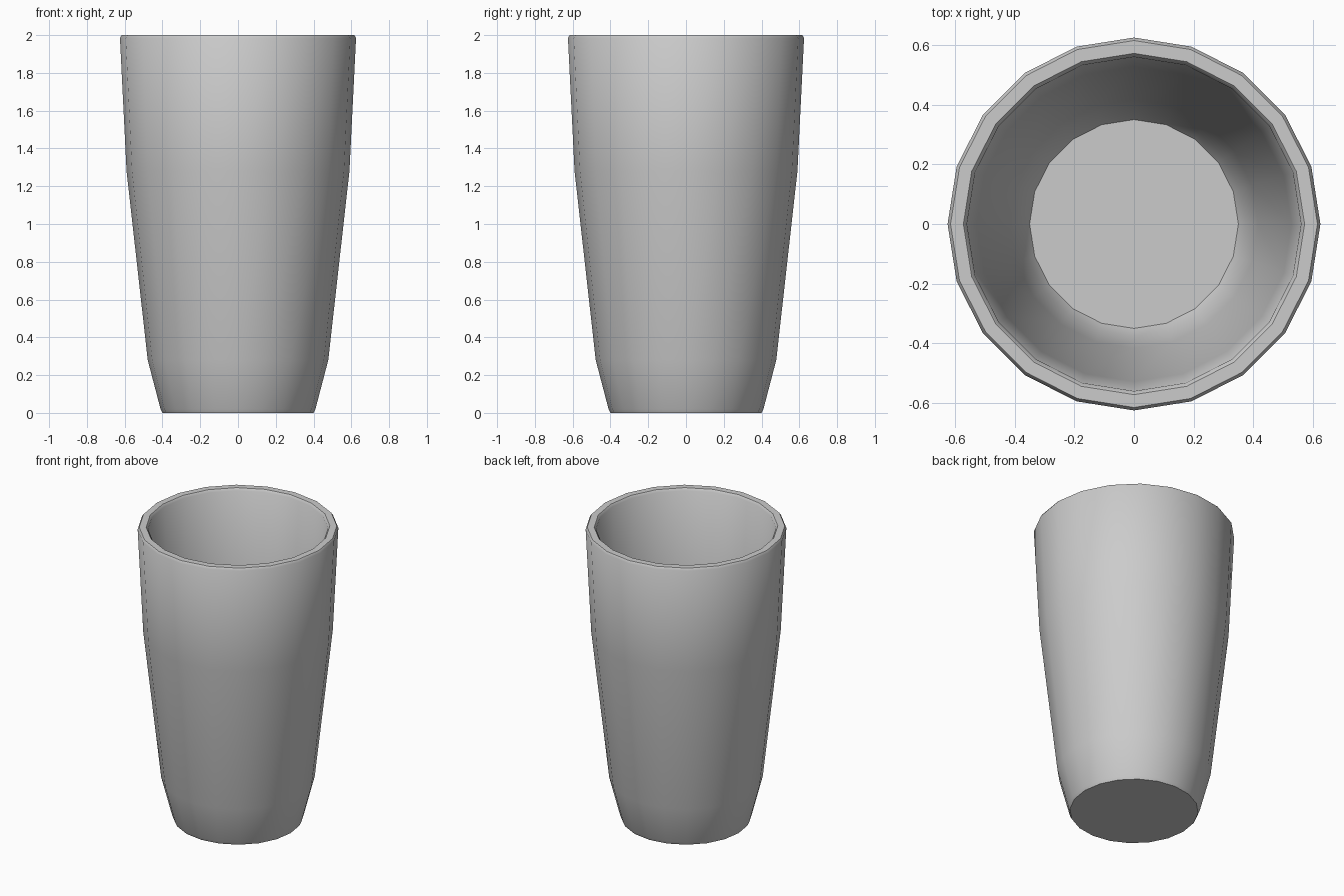
import bpy, bmesh, math

if "Cube" in bpy.data.objects:
    bpy.data.objects.remove(bpy.data.objects["Cube"])

SIDES = 20
# Cup profile (radius, height): outside from base to rim, then inside down to floor
PROFILE = [(0.40, 0.0), (0.41, 0.02), (0.478, 0.28), (0.59, 1.28), (0.625, 1.985),
           (0.615, 2.0), (0.572, 2.0), (0.56, 1.985),
           (0.528, 1.28), (0.416, 0.28), (0.375, 0.10), (0.35, 0.06)]


def lathe(name, profile, sides):
    bm = bmesh.new()
    rings = [[bm.verts.new((r * math.cos(2 * math.pi * i / sides),
                            r * math.sin(2 * math.pi * i / sides), z))
              for i in range(sides)] for r, z in profile]
    for a, b in zip(rings, rings[1:]):
        for i in range(sides):
            j = (i + 1) % sides
            bm.faces.new((a[i], a[j], b[j], b[i]))
    # Closed base and inner floor
    bm.faces.new(rings[0][::-1])
    bm.faces.new(rings[-1])
    bm.normal_update()
    mesh = bpy.data.meshes.new(name)
    bm.to_mesh(mesh)
    bm.free()
    obj = bpy.data.objects.new(name, mesh)
    bpy.context.collection.objects.link(obj)
    return obj


# Tapered drinking cup
cup = lathe("cup", PROFILE, SIDES)
bpy.context.view_layer.objects.active = cup
cup.select_set(True)
bpy.ops.object.shade_smooth_by_angle(angle=math.radians(50))
